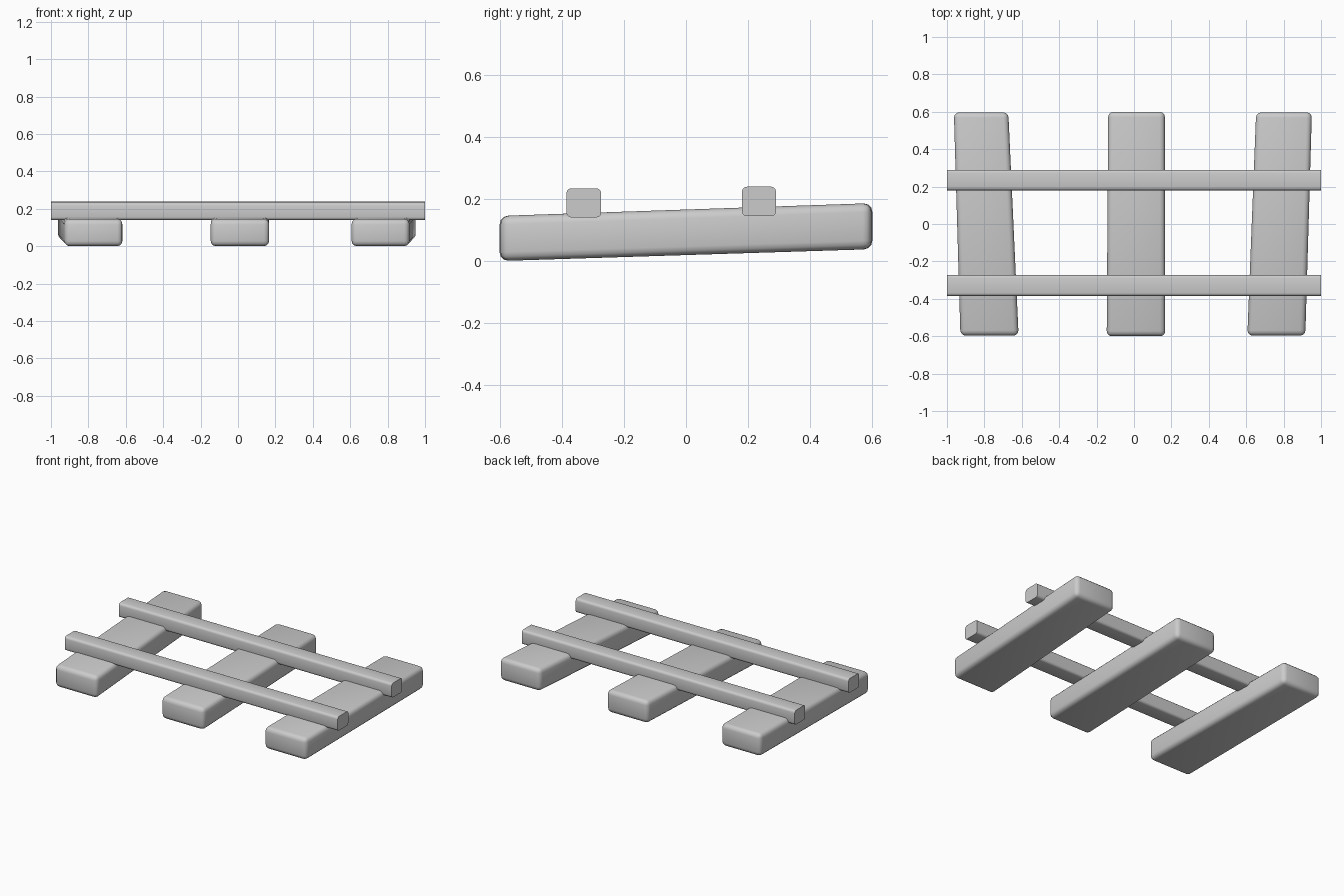
import bpy, bmesh

if "Cube" in bpy.data.objects:
    bpy.data.objects.remove(bpy.data.objects["Cube"])


def beam(name, near, far, radius, axis, round_ends):
    """Box lofted between two end rectangles: (along, lo, hi, z0, z1)."""
    bm = bmesh.new()
    rings = []
    for a, lo, hi, z0, z1 in (near, far):
        pts = [(lo, z0), (hi, z0), (hi, z1), (lo, z1)]
        rings.append([bm.verts.new((a, s, z) if axis == 'X' else (s, a, z))
                      for s, z in pts])
    bm.faces.new(rings[0])
    bm.faces.new(rings[1][::-1])
    for i in range(4):
        j = (i + 1) % 4
        bm.faces.new((rings[0][i], rings[1][i], rings[1][j], rings[0][j]))
    bmesh.ops.recalc_face_normals(bm, faces=bm.faces)
    # round every edge, or only those running along the beam
    edges = list(bm.edges)
    if not round_ends:
        edges = [e for e in edges if (e.verts[0] in rings[0]) != (e.verts[1] in rings[0])]
    bmesh.ops.bevel(bm, geom=edges, offset=radius, segments=3, profile=0.5,
                    affect='EDGES', clamp_overlap=True)
    me = bpy.data.meshes.new(name)
    bm.to_mesh(me)
    bm.free()
    ob = bpy.data.objects.new(name, me)
    bpy.context.collection.objects.link(ob)
    bpy.ops.object.select_all(action='DESELECT')
    ob.select_set(True)
    bpy.context.view_layer.objects.active = ob
    bpy.ops.object.shade_smooth_by_angle(angle=0.7)
    return ob


# Wooden sleepers, tilted up slightly towards the back and slightly splayed
for side, front, back, half in (("left", (-0.928, -0.617), (-0.963, -0.672), 0.597),
                                ("middle", (-0.146, 0.167), (-0.138, 0.165), 0.6),
                                ("right", (0.606, 0.916), (0.653, 0.951), 0.597)):
    beam(f"sleeper_{side}", (-half, *front, 0.0, 0.145),
         (half, *back, 0.038, 0.186), 0.028, 'Y', True)

# Two level rails with square-cut ends
for name, y0, y1, z0, z1 in (("rail_front", -0.385, -0.273, 0.14, 0.234),
                             ("rail_back", 0.18, 0.29, 0.144, 0.239)):
    beam(name, (-1, y0, y1, z0, z1), (1, y0, y1, z0, z1), 0.016, 'X', False)
